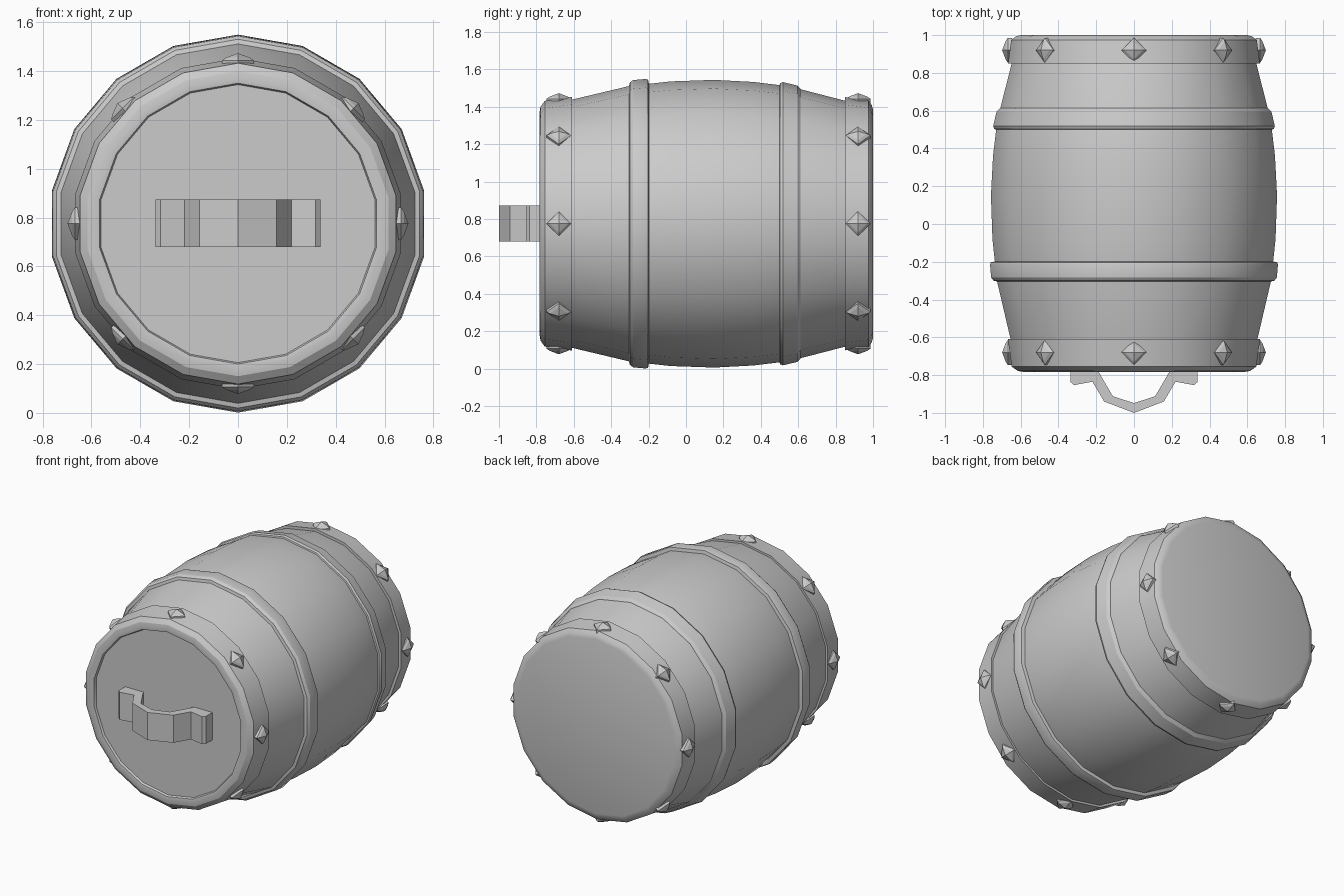
import bpy, bmesh, math
from mathutils import Vector, Matrix

if "Cube" in bpy.data.objects:
    bpy.data.objects.remove(bpy.data.objects["Cube"])

CZ = 0.775     # height of the barrel axis
SIDES = 18


def finish(name, bm, smooth=True):
    bmesh.ops.recalc_face_normals(bm, faces=bm.faces)
    me = bpy.data.meshes.new(name)
    bm.to_mesh(me)
    bm.free()
    ob = bpy.data.objects.new(name, me)
    bpy.context.collection.objects.link(ob)
    if smooth:
        bpy.ops.object.select_all(action='DESELECT')
        ob.select_set(True)
        bpy.context.view_layer.objects.active = ob
        bpy.ops.object.shade_smooth_by_angle(angle=math.radians(25))
    return ob


def lathe(name, profile, cap_start=False, cap_end=False):
    """Turn (y, radius) points around the barrel axis."""
    bm = bmesh.new()
    rings = []
    for y, r in profile:
        ring = []
        for i in range(SIDES):
            a = 2 * math.pi * i / SIDES
            ring.append(bm.verts.new((r * math.sin(a), y, CZ + r * math.cos(a))))
        rings.append(ring)
    for a, b in zip(rings, rings[1:]):
        for i in range(SIDES):
            j = (i + 1) % SIDES
            bm.faces.new((a[i], a[j], b[j], b[i]))
    if cap_start:
        bm.faces.new(rings[0])
    if cap_end:
        bm.faces.new(rings[-1])
    return finish(name, bm)


# Bulging body
lathe("barrel_body", [(-0.62, 0.661), (-0.30, 0.737), (-0.08, 0.761), (0.15, 0.769),
                      (0.36, 0.758), (0.55, 0.735), (0.86, 0.655)])

# Middle hoops
lathe("front_hoop", [(-0.305, 0.735), (-0.30, 0.755), (-0.283, 0.768), (-0.215, 0.774),
                     (-0.203, 0.770), (-0.198, 0.748)])
lathe("back_hoop", [(0.50, 0.74), (0.503, 0.751), (0.518, 0.757), (0.595, 0.739),
                    (0.612, 0.722), (0.614, 0.715)])

# End bands: open rim at the front, closed at the back
lathe("front_end_band", [(-0.61, 0.655), (-0.61, 0.678), (-0.755, 0.657), (-0.778, 0.625),
                         (-0.783, 0.595), (-0.780, 0.575), (-0.762, 0.568)])
lathe("lid", [(-0.765, 0.572), (-0.74, 0.572)], cap_start=True)
lathe("back_end_band", [(0.85, 0.65), (0.85, 0.677), (0.975, 0.66), (0.993, 0.635),
                        (1.0, 0.61)], cap_end=True)


# Diamond studs, eight around each end band
def studs(name, y):
    bm = bmesh.new()
    for k in range(8):
        m = Matrix.Translation((0, y, CZ)) @ Matrix.Rotation(k * math.pi / 4, 4, 'Y')
        rings = []
        for size, h in ((0.066, 0.645), (0.066, 0.668), (0.048, 0.680)):
            pts = ((size, 0), (0, size), (-size, 0), (0, -size))
            rings.append([bm.verts.new(m @ Vector((px, py, h))) for px, py in pts])
        tip = bm.verts.new(m @ Vector((0, 0, 0.698)))
        for i in range(4):
            j = (i + 1) % 4
            for a, b in zip(rings, rings[1:]):
                bm.faces.new((a[i], a[j], b[j], b[i]))
            bm.faces.new((rings[-1][i], rings[-1][j], tip))
        bm.faces.new(rings[0])
    finish(name, bm, smooth=False)


studs("front_studs", -0.68)
studs("back_studs", 0.92)

# Handle: half outline mirrored, extruded upward
outer = [(0.337, -0.762), (0.337, -0.836), (0.318, -0.853), (0.22, -0.835), (0.158, -0.94)]
inner = [(0.112, -0.912), (0.187, -0.783), (0.195, -0.762)]
outline = outer + [(0, -1.0)] + [(-x, y) for x, y in reversed(outer)]
outline += [(-x, y) for x, y in reversed(inner)] + [(0, -0.948)] + inner
bm = bmesh.new()
face = bm.faces.new([bm.verts.new((x, y, 0.68)) for x, y in outline])
top = bmesh.ops.extrude_face_region(bm, geom=[face], use_keep_orig=True)
bmesh.ops.translate(bm, vec=(0, 0, 0.193),
                    verts=[v for v in top["geom"] if isinstance(v, bmesh.types.BMVert)])
finish("lid_handle", bm)
